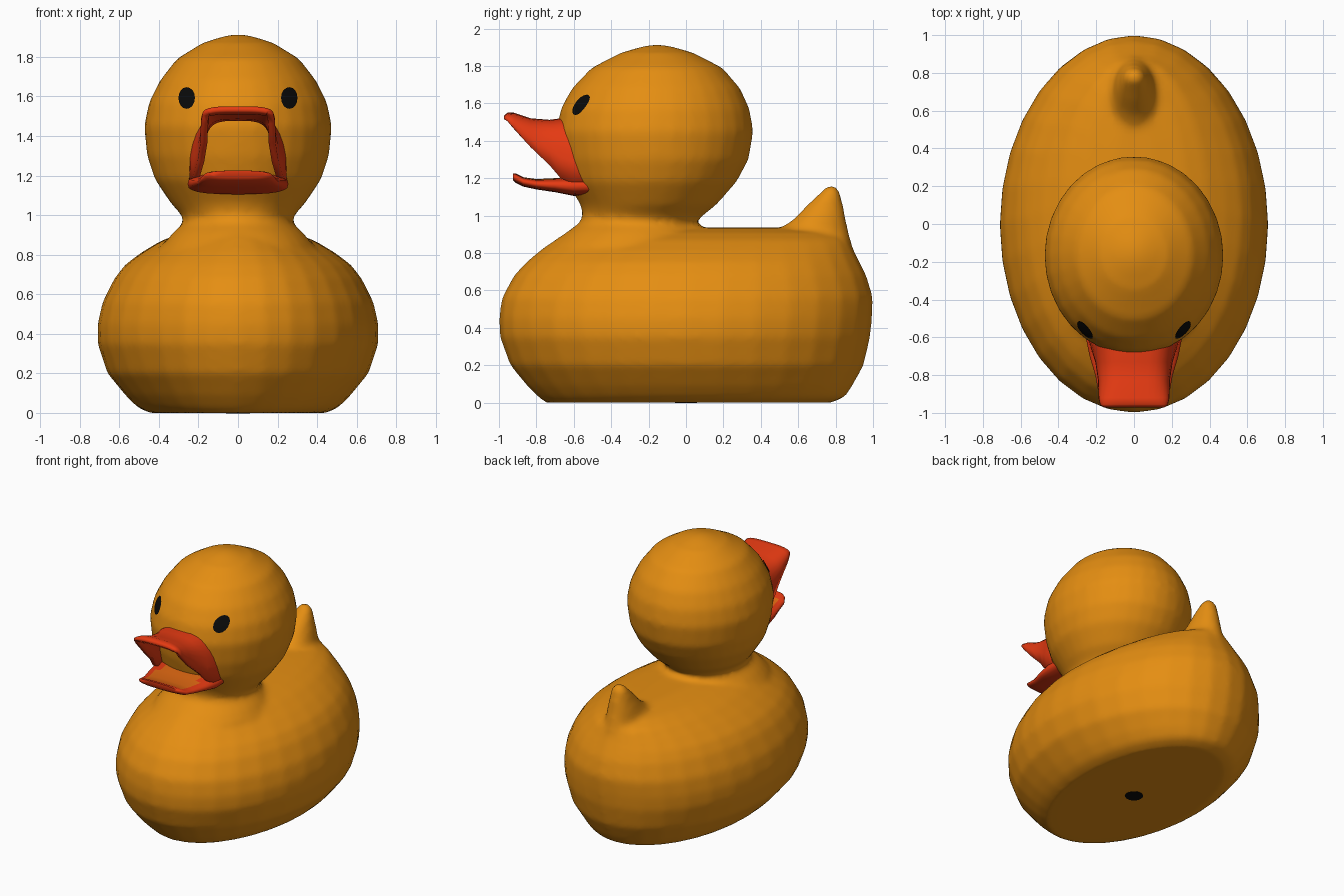
import bpy, bmesh, math
from mathutils import Vector
from mathutils.bvhtree import BVHTree

if "Cube" in bpy.data.objects:
    bpy.data.objects.remove(bpy.data.objects["Cube"])


def material(name, rgb, rough=0.5):
    m = bpy.data.materials.new(name)
    m.use_nodes = True
    m.diffuse_color = (*rgb, 1)
    m.node_tree.nodes["Principled BSDF"].inputs["Base Color"].default_value = (*rgb, 1)
    m.node_tree.nodes["Principled BSDF"].inputs["Roughness"].default_value = rough
    return m


YELLOW = material("duck_yellow", (0.78, 0.27, 0.006))
RED = material("bill_red", (0.78, 0.042, 0.006))
ORANGE = material("mouth_orange", (0.75, 0.14, 0.006))
BLACK = material("black", (0.003, 0.003, 0.003))


def loft(bm, rings, closed=True, caps=True):
    """Bridge a list of point rings into a skin."""
    rows = [[bm.verts.new(p) for p in ring] for ring in rings]
    n = len(rows[0])
    for a, b in zip(rows, rows[1:]):
        for i in range(n if closed else n - 1):
            j = (i + 1) % n
            bm.faces.new((a[i], a[j], b[j], b[i]))
    if caps:
        bm.faces.new(rows[0][::-1])
        bm.faces.new(rows[-1])


def finish(name, bm, *mats):
    bmesh.ops.recalc_face_normals(bm, faces=bm.faces[:])
    me = bpy.data.meshes.new(name)
    bm.to_mesh(me)
    bm.free()
    ob = bpy.data.objects.new(name, me)
    bpy.context.collection.objects.link(ob)
    for m in mats:
        me.materials.append(m)
    for p in me.polygons:
        p.use_smooth = True
    return ob


def power(v, e):
    return math.copysign(abs(v) ** e, v)


def level_ring(z, w, front, back, n=32):
    """Horizontal ellipse from a half width and its front and back limits."""
    c, r = (front + back) / 2, (back - front) / 2
    return [(w * math.cos(t), c + r * math.sin(t), z)
            for t in (2 * math.pi * i / n for i in range(n))]


# Body, head and tail profiles: height, half width, front y, back y
body = [(0.0, .45, -.75, .78), (.03, .51, -.79, .85), (.09, .57, -.85, .89),
        (.2, .66, -.94, .95), (.35, .71, -.995, .985), (.45, .71, -1, .995),
        (.56, .685, -.985, 1), (.68, .625, -.92, .965), (.75, .57, -.855, .93),
        (.81, .49, -.785, .9), (.87, .39, -.7, .875), (.91, .28, -.64, .8),
        (.935, .12, -.58, .6)]
head = [(.85, .38, -.7, .12), (.91, .33, -.64, .08), (.96, .275, -.57, .05),
        (1.0, .285, -.55, .09), (1.06, .34, -.565, .165), (1.18, .42, -.64, .27),
        (1.3, .46, -.675, .335), (1.45, .475, -.695, .36), (1.57, .45, -.67, .34),
        (1.68, .395, -.61, .29), (1.79, .31, -.505, .195), (1.87, .18, -.35, .04),
        (1.905, .07, -.23, -.08), (1.913, .02, -.18, -.13)]
tail = [(.8, .15, .42, .9), (.93, .115, .5, .865), (.98, .1, .575, .855),
        (1.06, .075, .65, .84), (1.12, .058, .715, .825), (1.15, .04, .745, .81),
        (1.165, .015, .765, .79)]

# Fuse the three volumes into one soft moulded skin
bm = bmesh.new()
for profile in (body, head, tail):
    loft(bm, [level_ring(*r) for r in profile])
skin = finish("body", bm, YELLOW)
remesh = skin.modifiers.new("fuse", 'REMESH')
remesh.mode = 'VOXEL'
remesh.voxel_size = 0.022
remesh.use_smooth_shade = True
soft = skin.modifiers.new("soften", 'SMOOTH')
soft.factor = 0.5
soft.iterations = 5

# Upper bill: an arched sheet; y, half width, crown z, side edge z
upper = [(-.48, .25, 1.5, 1.16), (-.6, .245, 1.51, 1.17), (-.67, .225, 1.52, 1.2),
         (-.73, .205, 1.512, 1.27), (-.83, .19, 1.52, 1.365),
         (-.92, .188, 1.55, 1.465), (-.955, .18, 1.55, 1.505), (-.972, .16, 1.535, 1.515)]
bm = bmesh.new()
arcs = 16
loft(bm, [[(w * power(math.cos(t), .6), y, zb + (zt - zb) * power(math.sin(t), .65))
           for t in (math.pi * i / arcs for i in range(arcs + 1))]
          for y, w, zt, zb in upper], closed=False, caps=False)
bill = finish("upper_bill", bm, RED)
if sum(p.normal.z for p in bill.data.polygons) < 0:
    bill.data.flip_normals()
thick = bill.modifiers.new("thickness", 'SOLIDIFY')
thick.thickness = 0.035
thick.offset = -1

# Lower bill: a flattened tongue shape with an orange floor inside the rim
lower = [(-.48, .25, 1.21, 1.11), (-.6, .255, 1.21, 1.105), (-.7, .235, 1.2, 1.125),
         (-.8, .205, 1.195, 1.14), (-.87, .192, 1.205, 1.155),
         (-.91, .17, 1.225, 1.175), (-.926, .145, 1.225, 1.19)]
bm = bmesh.new()
n = 24
loft(bm, [[(w * power(math.cos(t), .7), y,
            (zt + zb) / 2 + (zt - zb) / 2 * power(math.sin(t), .7))
           for t in (2 * math.pi * i / n for i in range(n))] for y, w, zt, zb in lower])
jaw = finish("lower_bill", bm, RED, ORANGE)
for p in jaw.data.polygons:
    if p.normal.z > 0.8 and -.87 < p.center.y and abs(p.center.x) < .16:
        p.material_index = 1

# Eyes: thin discs laid on the head surface
deps = bpy.context.evaluated_depsgraph_get()
tree = BVHTree.FromObject(skin, deps)


def on_head(x, z):
    hit, normal, _, _ = tree.ray_cast(Vector((x, -3, z)), Vector((0, 1, 0)))
    return hit + normal * 0.006


for side, name in ((1, "left_eye"), (-1, "right_eye")):
    bm = bmesh.new()
    loft(bm, [[on_head(side * .256 + r * .041 * math.cos(t), 1.59 + r * .054 * math.sin(t))
               for t in (2 * math.pi * i / 16 for i in range(16))]
              for r in (1, .66, .33, .05)], caps=False)
    bm.faces.ensure_lookup_table()
    bm.faces.new(bm.verts[-16:])
    eye = finish(name, bm, BLACK)
    if sum(p.normal.y for p in eye.data.polygons) > 0:
        eye.data.flip_normals()

# Round squeaker hole on the underside
bm = bmesh.new()
loft(bm, [level_ring(z, .06, -.06, .06, 20) for z in (-.002, .006)])
finish("squeaker_hole", bm, BLACK)

for ob in (bill, jaw, bpy.data.objects["squeaker_hole"]):
    bpy.context.view_layer.objects.active = ob
    ob.select_set(True)
bpy.ops.object.shade_smooth_by_angle(angle=math.radians(50))
